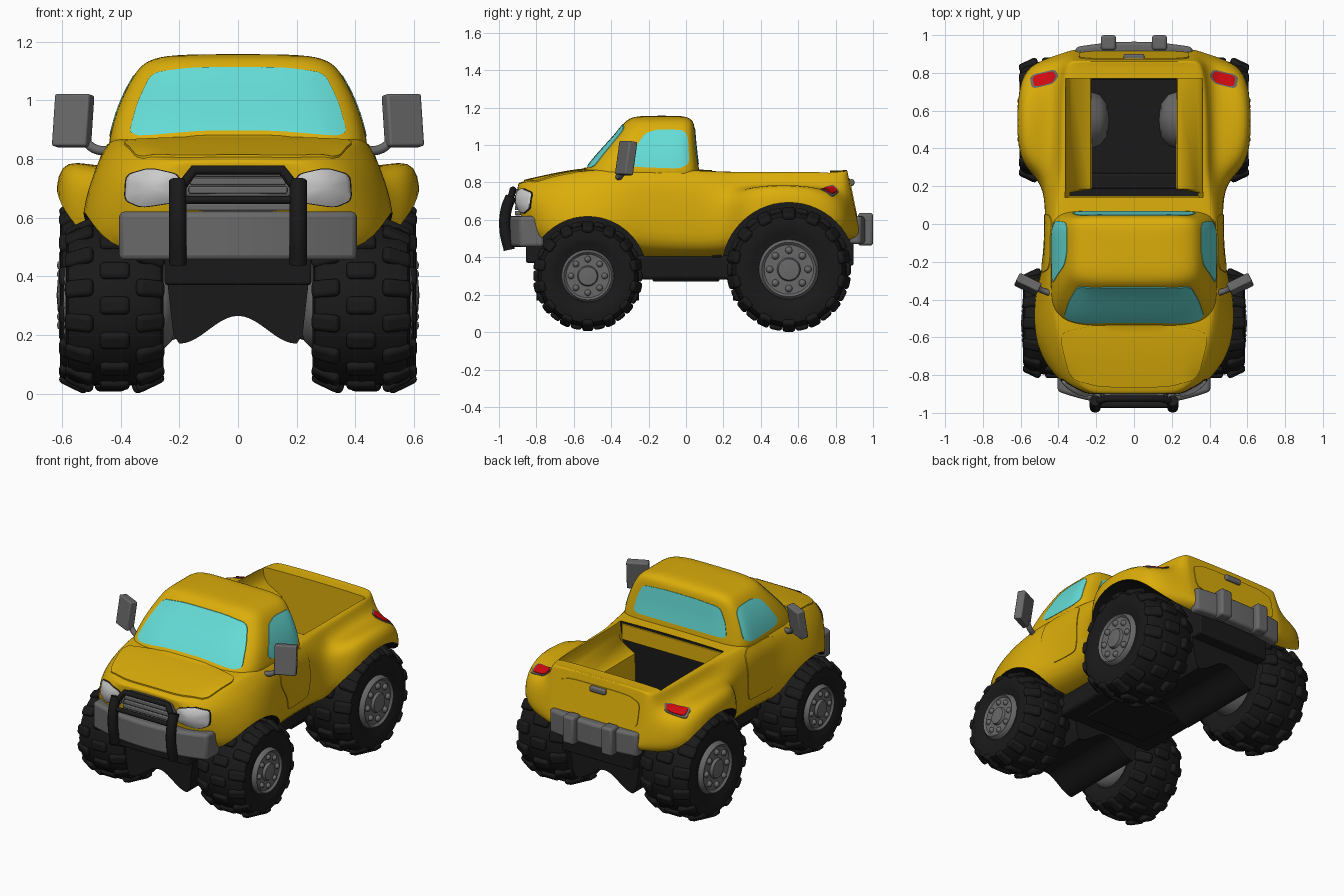
import bpy, bmesh, math
from mathutils import Vector, Matrix
from mathutils.bvhtree import BVHTree

if "Cube" in bpy.data.objects:
    bpy.data.objects.remove(bpy.data.objects["Cube"])


def material(name, *rgb):
    m = bpy.data.materials.new(name)
    m.use_nodes = True
    m.diffuse_color = (*rgb, 1)
    m.node_tree.nodes["Principled BSDF"].inputs["Base Color"].default_value = (*rgb, 1)
    return m


YELLOW = material("yellow paint", .71, .42, .003)
BLACK = material("black rubber", .01, .01, .01)
GREY = material("grey metal", .14, .14, .14)
GLASS = material("cyan glass", .13, .72, .68)
LENS = material("pale lens", .6, .6, .6)
RED = material("red lens", .63, .003, .005)
parts = []


def finish(name, bm, mat, bevel=0, subsurf=0):
    bmesh.ops.recalc_face_normals(bm, faces=bm.faces)
    me = bpy.data.meshes.new(name)
    bm.to_mesh(me)
    bm.free()
    me.materials.append(mat)
    ob = bpy.data.objects.new(name, me)
    bpy.context.collection.objects.link(ob)
    if bevel:
        mod = ob.modifiers.new("bevel", 'BEVEL')
        mod.width, mod.segments = bevel, 3
    if subsurf:
        mod = ob.modifiers.new("subsurf", 'SUBSURF')
        mod.levels = mod.render_levels = subsurf
    parts.append(ob)
    return ob


def skin(bm, rings):
    """Bridge closed rings of equal length and cap both ends."""
    vs = [[bm.verts.new(p) for p in ring] for ring in rings]
    n = len(vs[0])
    for a, b in zip(vs, vs[1:]):
        for i in range(n):
            j = (i + 1) % n
            bm.faces.new((a[i], a[j], b[j], b[i]))
    bm.faces.new(vs[0])
    bm.faces.new(vs[-1])


def loft(name, rings, mat, **kw):
    bm = bmesh.new()
    skin(bm, rings)
    return finish(name, bm, mat, **kw)


def box(name, centre, size, mat, bevel=.01, rot=(0, 0, 0)):
    bm = bmesh.new()
    bmesh.ops.create_cube(bm, size=1, matrix=Matrix.Diagonal((*size, 1)))
    ob = finish(name, bm, mat, bevel)
    ob.location, ob.rotation_euler = centre, rot


def tube(name, pts, radius, mat, handle='AUTO'):
    cu = bpy.data.curves.new(name, 'CURVE')
    cu.dimensions, cu.bevel_depth, cu.use_fill_caps = '3D', radius, True
    sp = cu.splines.new('BEZIER')
    sp.bezier_points.add(len(pts) - 1)
    for bp, p in zip(sp.bezier_points, pts):
        bp.co, bp.handle_left_type, bp.handle_right_type = p, handle, handle
    cu.materials.append(mat)
    bpy.context.collection.objects.link(bpy.data.objects.new(name, cu))


def circle(x, r, y, z, n=40):
    return [(x, y + r * math.cos(math.tau * i / n), z + r * math.sin(math.tau * i / n)) for i in range(n)]


def mirrored(pts):
    return pts + [(-x, z) for x, z in reversed(pts)]


def inset_ring(ring, k):
    c = sum((Vector(p) for p in ring), Vector()) / len(ring)
    return [c.lerp(Vector(p), k) for p in ring]


def apply_mods(ob):
    bpy.context.view_layer.update()
    dg = bpy.context.evaluated_depsgraph_get()
    me = bpy.data.meshes.new_from_object(ob.evaluated_get(dg))
    ob.modifiers.clear()
    ob.data = me


# Body shell: y, floor z, then (x, z) of flare, shoulder, crease and rail
BODY = [
    (-.90, .45, .28, .60, .28, .70, .25, .755, .21, .79),
    (-.86, .45, .385, .58, .375, .72, .34, .77, .29, .80),
    (-.75, .45, .48, .57, .45, .71, .41, .78, .36, .825),
    (-.58, .42, .55, .58, .505, .73, .455, .81, .41, .86),
    (-.38, .40, .54, .57, .50, .74, .47, .82, .43, .87),
    (-.22, .39, .485, .55, .475, .72, .47, .81, .43, .87),
    (0, .39, .465, .52, .47, .68, .465, .8, .43, .865),
    (.19, .39, .47, .52, .48, .68, .455, .78, .40, .855),
    (.28, .40, .57, .62, .535, .75, .43, .76, .39, .855),
    (.38, .42, .63, .68, .605, .82, .43, .75, .39, .855),
    (.68, .46, .63, .68, .605, .82, .42, .75, .385, .855),
    (.83, .48, .59, .63, .54, .72, .40, .745, .365, .855),
    (.89, .49, .46, .60, .42, .68, .37, .745, .345, .86),
    (.935, .50, .34, .60, .34, .70, .335, .77, .325, .86)]
rings = []
for y, zb, *xz in BODY:
    half = [(0, zb), (xz[0] - .03, zb)] + list(zip(xz[::2], xz[1::2]))
    half += [(xz[-2] - .02, xz[-1] + .004)]
    ring = half + [(0, xz[-1] + .01)] + [(-x, z) for x, z in reversed(half[1:])]
    lean = .2 if y > .9 else .1 if y > .85 else 0
    tuck = .3 if y < -.8 else 0
    rings.append([(x, y - lean * (z - .5) + tuck * max(0, .66 - z), z) for x, z in ring])
rings = [inset_ring(rings[0], .85)] + rings + [inset_ring(rings[-1], k) for k in (.93, .6)]
body = loft("body_shell", rings, YELLOW, subsurf=2)
apply_mods(body)
body.data.materials.append(BLACK)

# Cut the wheel arches and the load bed, dark low down and under the cab
WHEELS = [("front", -.525, .30, .29, .42, .17, .04), ("rear", .55, .335, .33, .435, .175, .13)]
bm = bmesh.new()
for _, y, z, r, *_ in WHEELS:
    for s in (1, -1):
        skin(bm, [circle(s * x, r + .028, y, z, 56) for x in (.25, .8)])
wide = mirrored([(.365, 1), (.365, .85), (.36, .8), (.35, .76), (.34, .7), (.34, .3)])
tubs = mirrored([(.362, 1), (.362, .85), (.355, .8), (.33, .76), (.23, .705), (.22, .3)])
skin(bm, [[(x, y, z) for x, z in prof] for y, prof in ((.14, wide), (.165, wide), (.185, tubs), (.77, tubs))])
for f in bm.faces:
    c = f.calc_center_median()
    in_bed = abs(c.x) < .37 and .145 < c.y < .78 and c.z > .45
    f.material_index = 0 if in_bed else 1
cutter = finish("cutter", bm, YELLOW)
cutter.data.materials.append(BLACK)
cutter.hide_render = True
mod = body.modifiers.new("cut", 'BOOLEAN')
mod.object, mod.operation, mod.solver = cutter, 'DIFFERENCE', 'EXACT'
apply_mods(body)
parts.remove(cutter)
bpy.data.objects.remove(cutter)
box("bed_front_panel", (0, .143, .8), (.70, .012, .1), YELLOW, .003)
box("bed_front_floor", (0, .165, .415), (.72, .05, .03), BLACK, .003)

# Cab: stacked rounded rings of z, half width, front y, back y
CAB = [(.78, .45, -.58, .08), (.87, .44, -.545, .07), (.98, .41, -.45, .055), (1.07, .365, -.365, .048),
       (1.13, .325, -.325, .042), (1.153, .25, -.28, .005), (1.157, .12, -.2, -.06)]


def cab_ring(z, w, front, back, n=48):
    out = []
    for i in range(n):
        c, s = math.cos(math.tau * i / n), math.sin(math.tau * i / n)
        e = 9 if s > 0 else 5
        k = (abs(c) ** e + abs(s) ** e) ** (-1 / e)
        out.append((w * c * k, (front + back) / 2 + (back - front) / 2 * s * k, z))
    return out


cab = loft("cab", [cab_ring(*row) for row in CAB], YELLOW, subsurf=2)
apply_mods(cab)

# Thin fitted plates, projected onto the shell
verts, polys = [], []
for ob in (body, cab):
    polys += [[i + len(verts) for i in p.vertices] for p in ob.data.polygons]
    verts += [v.co.copy() for v in ob.data.vertices]
shell = BVHTree.FromPolygons(verts, polys)
VIEWS = {"front": (lambda a, b: (a, -2, b), (0, 1, 0)), "back": (lambda a, b: (a, 2, b), (0, -1, 0)),
         "side": (lambda a, b: (2, a, b), (-1, 0, 0)), "top": (lambda a, b: (a, b, 3), (0, 0, -1))}


def plate(name, pts, view, mat, lift=.005, dome=0, sides=(1,), grow=1):
    pts = [Vector(p) for p in pts]
    for _ in range(3):
        pts = [p.lerp(q, t) for p, q in zip(pts, pts[1:] + pts[:1]) for t in (.15, .85)]
    dense = []
    for p, q in zip(pts, pts[1:] + pts[:1]):
        n = max(1, round((q - p).length / .02))
        dense += [p.lerp(q, i / n) for i in range(n)]
    mid = sum(dense, Vector((0, 0))) / len(dense)
    origin, d = VIEWS[view]
    d = Vector(d)
    for s in sides:
        rings, last = [], Vector((0, 0, .8))
        for k, h in [(1, -.004)] + [(t / 8, lift + dome * (1 - (t / 8) ** 2)) for t in range(8, 0, -1)]:
            ring = []
            for p in dense:
                q = mid + (p - mid) * k * grow
                last = shell.ray_cast(Vector(origin(*q)), d)[0] or last
                v = last - d * h
                ring.append((v.x * s, v.y, v.z))
            rings.append(ring)
        loft(name if len(sides) == 1 else name + ("_left" if s > 0 else "_right"), rings, mat)


BOTH = (1, -1)
plate("windshield", mirrored([(.12, .897), (.375, .875), (.345, .99), (.295, 1.095), (.15, 1.113)]), "front", GLASS)
plate("rear_window", mirrored([(.15, .90), (.33, .90), (.31, 1.0), (.27, 1.08), (.1, 1.09)]), "back", GLASS, lift=.003)
plate("hood", mirrored([(.2, -.535), (.40, -.575), (.34, -.82), (.18, -.865)]), "top", YELLOW, lift=.008)
plate("door", [(-.24, .85), (.05, .85), (.05, .6), (.03, .53), (-.18, .53), (-.2, .62), (-.26, .72)],
      "side", YELLOW, sides=BOTH)
plate("side_window", [(-.33, .885), (.02, .872), (.008, 1.08), (-.15, 1.085), (-.225, 1.06)],
      "side", GLASS, lift=.003, sides=BOTH)
lamp = [(.2, .745), (.3, .768), (.38, .745), (.385, .66), (.33, .635), (.2, .655)]
plate("headlight_rim", lamp, "front", BLACK, lift=.004, sides=BOTH, grow=1.05)
plate("headlight", lamp, "front", LENS, lift=.007, dome=.012, sides=BOTH)
lamp = [(.405, .785), (.425, .815), (.545, .785), (.535, .72), (.43, .745)]
plate("tail_light_rim", lamp, "top", GREY, sides=BOTH, grow=1.1)
plate("tail_light", lamp, "top", RED, lift=.009, sides=BOTH, grow=.9)
plate("tailgate", mirrored([(.29, .82), (.29, .62)]), "back", YELLOW)
plate("grille", mirrored([(.16, .775), (.2, .70), (.17, .62)]), "front", GREY)
for i in range(5):
    box("grille_slat", (0, -.9, .636 + i * .029), (.36 - .012 * i, .03, .024), GREY, .005)
box("tailgate_handle", (0, .885, .80), (.11, .03, .035), GREY)

# Bumpers and bull bar


def bumper(name, w, y0, y1, z0, z1, bend):
    xs = [w * i / 8 for i in range(-8, 9)]
    loft(name, [[(x, y + bend * x * x, z) for y, z in ((y0, z0), (y1, z0), (y1, z1), (y0, z1))] for x in xs],
         GREY, bevel=.018)


bumper("front_bumper", .405, -.96, -.83, .455, .62, .45)
bumper("rear_bumper", .31, .90, .965, .47, .62, -.3)
for s in BOTH:
    box("rear_bumper_block", (s * .135, .96, .55), (.08, .08, .175), GREY, .015)
    tube("bull_bar_post", [(s * .205, -.945, .44), (s * .205, -.968, .55), (s * .205, -.96, .66),
                           (s * .205, -.935, .725)], .03, BLACK)
tube("bull_bar_hoop", [(-.205, -.945, .69), (-.15, -.925, .762), (.15, -.925, .762), (.205, -.945, .69)],
     .018, BLACK, 'VECTOR')
tube("bull_bar_crossbar", [(-.2, -.96, .66), (.2, -.96, .66)], .014, BLACK)

# Mirrors
for s in BOTH:
    box("mirror", (s * .562, -.32, .93), (.13, .05, .18), GREY, .008, (-.15, 0, s * .45))
    tube("mirror_arm", [(s * .43, -.37, .825), (s * .49, -.35, .835), (s * .53, -.33, .87)], .016, GREY)

# Chassis: arched axle saddles, centre pan and end aprons
arch = [(x / 50, .265 - .095 * math.sin(math.pi * x / 20) ** 2) for x in range(-10, 11)]
for name, y0, y1, top in (("front_saddle", -.80, -.25, .46), ("rear_saddle", .25, .82, .37)):
    prof = [(-.25, top), (-.22, .2)] + arch + [(.22, .2), (.25, top)]
    loft(name, [[(x, y, z) for x, z in prof] for y in (y0, y1)], BLACK)
box("centre_pan", (0, 0, .345), (.66, .54, .13), BLACK, .02)
box("pan_frame", (0, 0, .285), (.44, .36, .03), BLACK, .012)
box("front_apron", (0, -.79, .42), (.5, .13, .1), BLACK)
box("rear_apron", (0, .83, .43), (.5, .13, .15), BLACK)

# Wheels with staggered tread lugs
TYRE = [(-.8, .45), (-.93, .6), (-.98, .72), (-.93, .86), (-.75, .92), (0, .945),
        (.75, .92), (.93, .86), (.98, .72), (.93, .6), (.8, .45)]
for end, y, z, r, cx, hw, depth in WHEELS:
    for s in BOTH:
        tag = end + ("_left_" if s > 0 else "_right_")
        loft(tag + "tyre", [circle(s * (cx + hw * a), r * b, y, z) for a, b in TYRE], BLACK)
        hub = [(hw - .05, .5), (hw - .01, .47), (hw, .44), (hw - .012, .4), (hw - .012, .19),
               (hw + .004, .17), (hw + .008, .02)]
        loft(tag + "hub", [circle(s * (cx + a), r * b, y, z) for a, b in hub], GREY)
        dome = [(.02, .52), (0, .5), (-depth * .6, .42), (-depth * .9, .28), (-depth, .05)]
        loft(tag + "inner_hub", [circle(s * (cx - hw + a), r * b, y, z) for a, b in dome], GREY)
        lugs, bolts = bmesh.new(), bmesh.new()
        place = Matrix.Translation((s * cx, y, z))
        for i in range(28):
            turn = place @ Matrix.Rotation(math.tau * i / 28, 4, 'X')
            for col in ([0] if i % 2 else [-1, 1]):
                at = Matrix.Translation((col * hw * .71, 0, r * (.945 if col == 0 else .905)))
                tilt = Matrix.Rotation(col * .45, 4, 'Y')
                size = Matrix.Diagonal((hw * .6, r * .21, r * .12, 1))
                bmesh.ops.create_cube(lugs, size=1, matrix=turn @ at @ tilt @ size)
        for i in range(8):
            at = Matrix.Rotation(math.tau * i / 8, 4, 'X') @ Matrix.Translation((s * (hw - .012), 0, r * .31))
            bmesh.ops.create_icosphere(bolts, subdivisions=2, radius=r * .06, matrix=place @ at)
        finish(tag + "tread", lugs, BLACK, bevel=.016)
        finish(tag + "bolts", bolts, GREY)

# Smooth shading with sharp edges kept
bpy.ops.object.select_all(action='DESELECT')
for ob in parts:
    ob.select_set(True)
bpy.context.view_layer.objects.active = body
bpy.ops.object.shade_smooth_by_angle(angle=math.radians(40))
